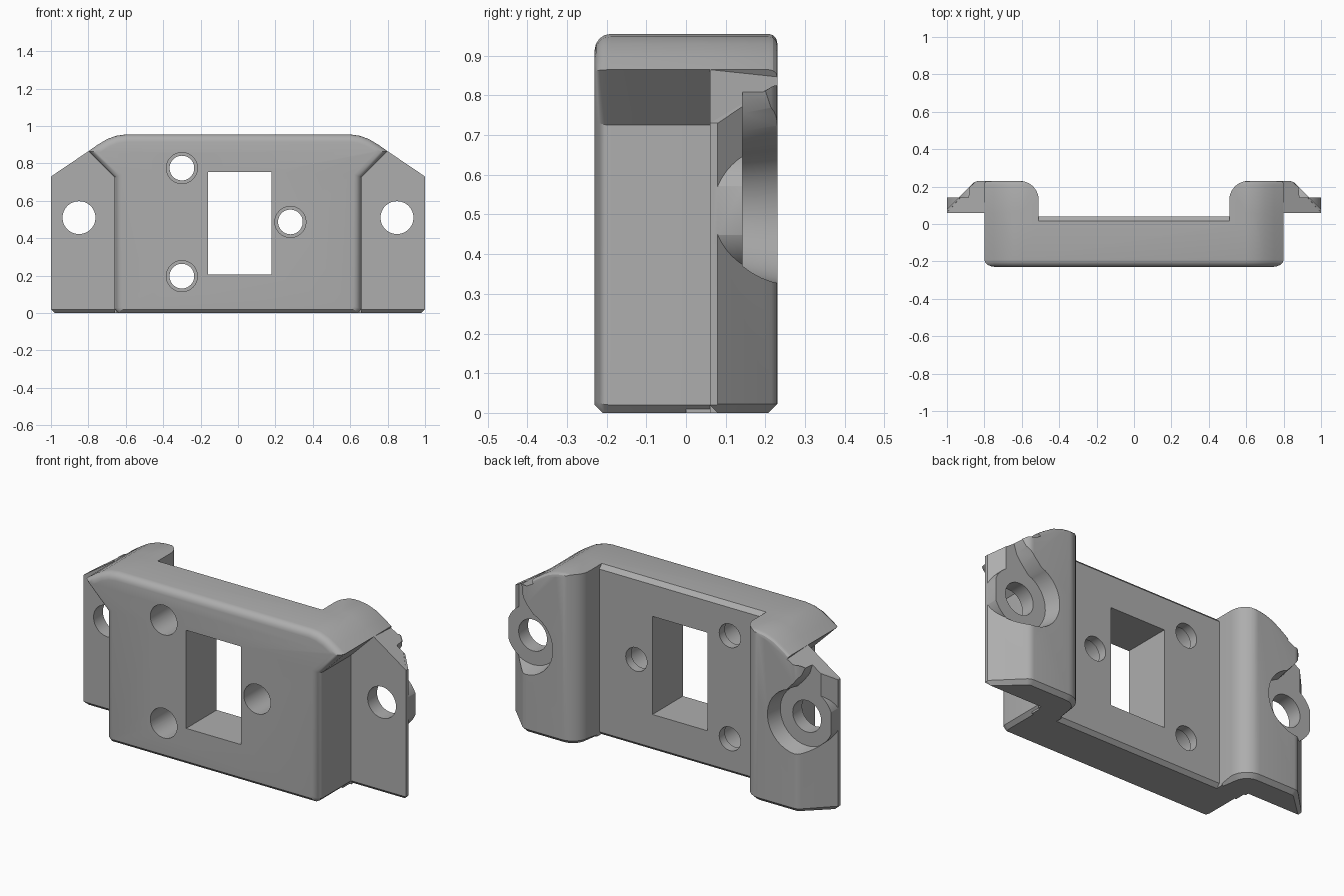
import bpy, bmesh
from math import sin, cos, radians
from mathutils import Vector

cube = bpy.data.objects.get("Cube")
if cube:
    bpy.data.objects.remove(cube, do_unlink=True)

grey = bpy.data.materials.new("plain_grey")
grey.use_nodes = True
COLOUR = (0.42, 0.42, 0.42, 1)
grey.diffuse_color = COLOUR
grey.node_tree.nodes["Principled BSDF"].inputs["Base Color"].default_value = COLOUR

PLACE = {"x": lambda p, t: (t, p[0], p[1]),
         "y": lambda p, t: (p[0], t, p[1]),
         "z": lambda p, t: (p[0], p[1], t)}


def arc(cx, cy, r, start, end, steps):
    angles = [radians(start + (end - start) * i / steps) for i in range(steps + 1)]
    return [(cx + r * cos(a), cy + r * sin(a)) for a in angles]


def circle(cx, cy, r):
    return arc(cx, cy, r, 0, 360, 48)[:-1]


def prism(name, points, axis, start, end, bevel=0, segments=4, pick=None, flare=None):
    """Extrude an outline along an axis, optionally bevelling picked edges."""
    bm = bmesh.new()
    rings = [[bm.verts.new(PLACE[axis](p, t)) for p in points] for t in (start, end)]
    bm.faces.new(rings[0])
    bm.faces.new(rings[1])
    for i in range(len(points)):
        j = (i + 1) % len(points)
        bm.faces.new((rings[0][i], rings[0][j], rings[1][j], rings[1][i]))
    bmesh.ops.recalc_face_normals(bm, faces=bm.faces)
    if bevel:
        edges = [e for e in bm.edges if pick(e.verts[0].co, e.verts[1].co)]
        bmesh.ops.bevel(bm, geom=edges, offset=bevel, segments=segments,
                        profile=0.5, affect='EDGES', clamp_overlap=False)
    if flare:
        centre, factor = Vector(flare[0]), flare[1]
        for v in rings[1]:
            v.co.x = centre.x + (v.co.x - centre.x) * factor
            v.co.z = centre.y + (v.co.z - centre.y) * factor
    mesh = bpy.data.meshes.new(name)
    bm.to_mesh(mesh)
    bm.free()
    mesh.materials.append(grey)
    obj = bpy.data.objects.new(name, mesh)
    bpy.context.scene.collection.objects.link(obj)
    return obj


def apply_modifiers(obj):
    graph = bpy.context.evaluated_depsgraph_get()
    obj.data = bpy.data.meshes.new_from_object(obj.evaluated_get(graph))
    obj.modifiers.clear()


def combine(obj, tool, operation):
    mod = obj.modifiers.new(operation, 'BOOLEAN')
    mod.operation, mod.solver, mod.object = operation, 'EXACT', tool
    apply_modifiers(obj)
    bpy.data.objects.remove(tool, do_unlink=True)


def mirrored(half):
    return half + [(-x, z) for x, z in reversed(half)]


# Front body with flared shoulders and rounded front rim
shoulder = [(0.8, 0.865), (0.75, 0.9), (0.7, 0.93), (0.65, 0.948), (0.6, 0.955)]
body_half = [(0.64, 0), (0.66, 0.02), (0.66, 0.725)] + shoulder
body = prism("bracket", mirrored(body_half), "y", -0.23, 0.06, 0.04, 4,
             lambda a, b: max(a.y, b.y) < -0.2 and max(a.z, b.z) > 0.01)
combine(body, prism("front_chamfer", [(-0.24, -0.01), (-0.2, -0.01), (-0.24, 0.03)],
                    "x", -1, 1), 'DIFFERENCE')

# Recessed back of the middle, with chamfers at top and bottom
recess = [(0.01, -0.01), (0.04, 0.02), (0.04, 0.932), (0.005, 0.967), (0.1, 0.967), (0.1, -0.01)]
combine(body, prism("back_recess", recess, "x", -0.51, 0.51), 'DIFFERENCE')

# Ear: plan outline trimmed by the front silhouette
plan = [(0.51, 0), (0.65, 0), (0.65, 0.06), (1, 0.06), (1, 0.08)]
plan += arc(0.829, 0.18, 0.05, 45, 90, 4) + arc(0.61, 0.13, 0.1, 90, 180, 10)
ear = prism("ear", plan, "z", 0, 1.1, 0.022, 1,
            lambda a, b: max(a.z, b.z) < 0.01 and min(a.y, b.y) > 0.07)
silhouette = [(0.4, 0), (0.98, 0), (1, 0.02), (1, 0.73)] + shoulder + [(0.4, 0.955)]
combine(ear, prism("silhouette", silhouette, "y", -0.5, 0.23, 0.022, 3,
                   lambda a, b: min(a.y, b.y) > 0.2 and min(a.z, b.z) > 0.8), 'INTERSECT')
combine(ear, prism("flange_chamfer", [(0.05, -0.01), (0.09, -0.01), (0.05, 0.03)],
                   "x", 0.66, 1.1), 'DIFFERENCE')

# Teardrop pocket, boss and bolt hole in the ear
pocket = arc(0.85, 0.51, 0.165, 110, 330, 24)
pocket += [(1.05, 0.4), (1.05, 0.95), (0.89, 0.95), (0.885, 0.81), (0.868, 0.755), (0.835, 0.71)]
combine(ear, prism("pocket", pocket, "y", 0.143, 0.26, flare=((0.9, 0.55), 1.12)), 'DIFFERENCE')
boss = prism("boss", circle(0.85, 0.51, 0.162), "y", 0.07, 0.143)
side_trim = [(0.6, 0.2), (1, 0.2), (1, 0.8), (0.6, 0.8)]
combine(boss, prism("side_trim", side_trim, "y", 0, 0.3), 'INTERSECT')
combine(ear, boss, 'UNION')
combine(ear, prism("bolt_hole", circle(0.85, 0.51, 0.088), "y", -0.1, 0.4), 'DIFFERENCE')

# Both ears join the body
mirror = ear.modifiers.new("Mirror", 'MIRROR')
mirror.use_mirror_merge = False
apply_modifiers(ear)
combine(body, ear, 'UNION')

# Window and counterbored screw holes
window = [(-0.16, 0.205), (0.18, 0.205), (0.18, 0.755), (-0.16, 0.755)]
combine(body, prism("window", window, "y", -0.5, 0.5), 'DIFFERENCE')
for x, z in ((-0.3, 0.775), (-0.3, 0.197), (0.28, 0.487)):
    combine(body, prism("screw_hole", circle(x, z, 0.066), "y", -0.5, 0.5), 'DIFFERENCE')
    combine(body, prism("counterbore", circle(x, z, 0.083), "y", -0.5, -0.01), 'DIFFERENCE')

# Smooth the rounded edges, keep the flats crisp
for obj in bpy.context.selected_objects:
    obj.select_set(False)
body.select_set(True)
bpy.context.view_layer.objects.active = body
bpy.ops.object.shade_smooth_by_angle(angle=radians(28))
